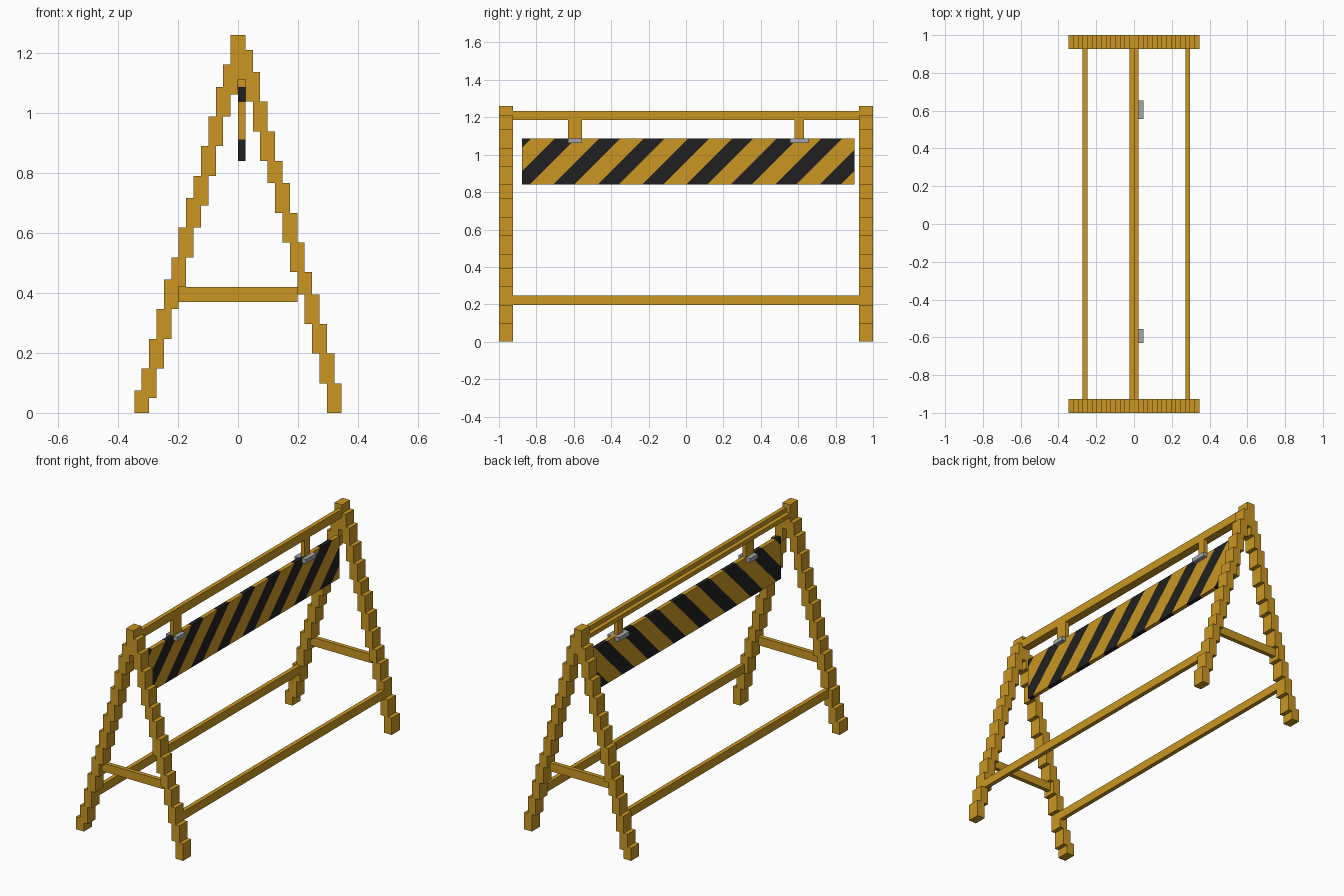
import bpy, bmesh
from mathutils import Vector

if "Cube" in bpy.data.objects:
    bpy.data.objects.remove(bpy.data.objects["Cube"])

V = 2 / 81  # block size: the model is 81 blocks long


def material(name, rgb):
    m = bpy.data.materials.new(name)
    m.diffuse_color = (*rgb, 1)
    m.use_nodes = True
    m.node_tree.nodes["Principled BSDF"].inputs["Base Color"].default_value = m.diffuse_color
    return m


GOLD = material("golden yellow", (0.585, 0.305, 0.016))
BLACK = material("black", (0.0145, 0.0145, 0.0145))
GREY = material("clamp grey", (0.37, 0.38, 0.40))


def finish(bm, name, *mats):
    bmesh.ops.recalc_face_normals(bm, faces=bm.faces)
    me = bpy.data.meshes.new(name)
    bm.to_mesh(me)
    bm.free()
    ob = bpy.data.objects.new(name, me)
    for m in mats:
        me.materials.append(m)
    bpy.context.collection.objects.link(ob)
    return ob


def box_mesh(x, y, z):
    """Box from (low, high) ranges given in blocks."""
    bm = bmesh.new()
    bmesh.ops.create_cube(bm, size=1)
    for v in bm.verts:
        v.co = Vector([(r[0] if c < 0 else r[1]) * V for c, r in zip(v.co, (x, y, z))])
    return bm


def box(name, x, y, z, mat=GOLD):
    return finish(box_mesh(x, y, z), name, mat)


# Stepped A-frame: top and bottom height of each block column, outside to centre
left_top = [3, 6, 10, 14, 18, 21, 25, 29, 32, 36, 40, 44, 47, 51]
left_low = [0, 0, 2, 6, 10, 14, 17, 21, 25, 28, 32, 36, 40, 43]
right_top = [4, 8, 12, 16, 19, 23, 27, 31, 34, 38, 42, 46, 49, 51]
right_low = [0, 0, 4, 8, 12, 16, 19, 23, 27, 31, 34, 38, 42, 45]


def steps(heights, side):
    return [(side * (14 - i - k), h) for i, h in enumerate(heights) for k in (0, 1)]


path = ([(-14, 0)] + steps(left_top, -1) + steps(right_top, 1)[::-1]
        + steps(right_low, 1) + steps(left_low, -1)[::-1])
outline = [p for i, p in enumerate(path) if p != path[i - 1]]


def a_frame(name, y0):
    bm = bmesh.new()
    face = bm.faces.new([bm.verts.new((x * V, y0 * V, z * V)) for x, z in outline])
    out = bmesh.ops.extrude_face_region(bm, geom=[face], use_keep_orig=True)
    for g in out["geom"]:
        if isinstance(g, bmesh.types.BMVert):
            g.co.y += 3 * V
    return finish(bm, name, GOLD)


for label, y0 in (("front", -40.5), ("back", 37.5)):
    a_frame(label + "_legs", y0)
    box(label + "_crossbar", (-8, 8), (y0 + 1, y0 + 2), (15, 17))

# Long rails between the frames
span = (-37.5, 37.5)
box("left_lower_rail", (-11, -10), span, (8, 10))
box("right_lower_rail", (11, 12), span, (8, 10))
box("top_rail", (0, 1), span, (48, 50))
box("top_rail_ledge", (-1, 0), span, (48, 49))

# Hangers and the grey clamps gripping the board
box("front_hanger", (0, 1), (-25.5, -22.5), (44, 48))
box("back_hanger", (0, 1), (23.5, 25.5), (44, 48))
box("front_clamp", (-1, 2), (-25.5, -22.5), (43, 44), GREY)
box("back_clamp", (-1, 2), (22.5, 26.5), (43, 44), GREY)

# Warning board, cut along diagonals and painted in stripes
bm = box_mesh((0, 1), (-35.5, 36.5), (34, 44))
TOP, START, PERIOD, WIDTH = 44 * V, -0.702, 0.2375, 0.1125
for k in range(-1, 9):
    for u in (START + k * PERIOD, START + k * PERIOD + WIDTH):
        bmesh.ops.bisect_plane(bm, geom=bm.verts[:] + bm.edges[:] + bm.faces[:],
                               plane_co=(0, u, TOP), plane_no=(0, 1, -1))
for f in bm.faces:
    c = f.calc_center_median()
    f.material_index = int((c.y + TOP - c.z - START) % PERIOD < WIDTH)
finish(bm, "striped_board", GOLD, BLACK)
